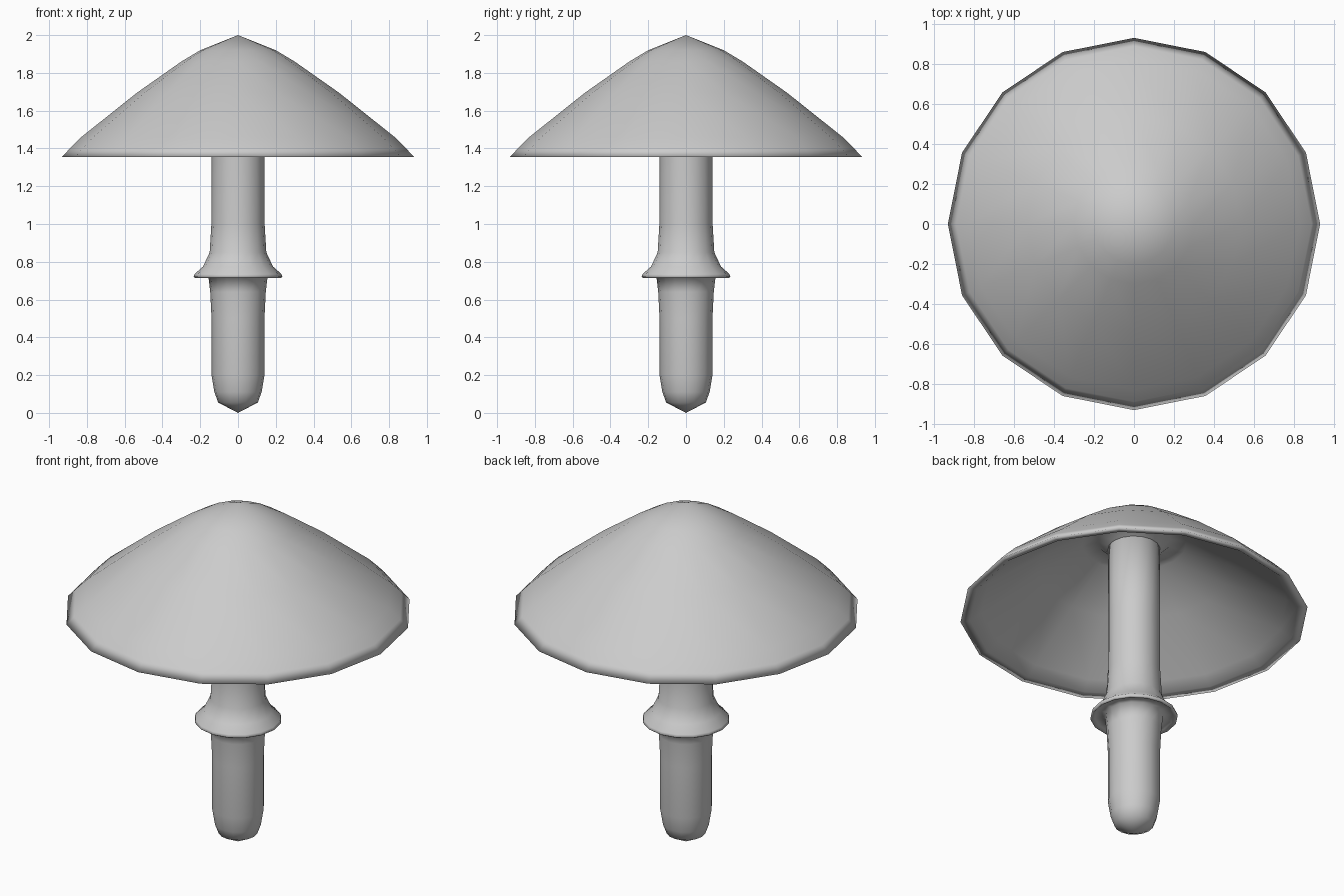
import bpy, bmesh
from math import cos, sin, pi

if "Cube" in bpy.data.objects:
    bpy.data.objects.remove(bpy.data.objects["Cube"])

SIDES = 16


def lathe(name, profile):
    """Revolve an (r, z) profile around z; r = 0 becomes a pole."""
    bm = bmesh.new()
    rings = []
    for r, z in profile:
        n = 1 if r == 0 else SIDES
        rings.append([bm.verts.new((r * cos(2 * pi * i / SIDES),
                                    r * sin(2 * pi * i / SIDES), z)) for i in range(n)])
    for a, b in zip(rings, rings[1:]):
        for i in range(SIDES):
            j = (i + 1) % SIDES
            quad = [a[i % len(a)], a[j % len(a)], b[j % len(b)], b[i % len(b)]]
            bm.faces.new(list(dict.fromkeys(quad)))
    bmesh.ops.recalc_face_normals(bm, faces=bm.faces)
    for f in bm.faces:
        f.smooth = True
    me = bpy.data.meshes.new(name)
    bm.to_mesh(me)
    bm.free()
    ob = bpy.data.objects.new(name, me)
    bpy.context.collection.objects.link(ob)
    return ob


# Hollow cap: outer dome, rim lip, then the concave underside
lathe("cap", [(0, 2.0), (0.2, 1.92), (0.3, 1.86), (0.535, 1.695), (0.83, 1.46),
              (0.89, 1.4), (0.932, 1.355), (0.88, 1.36), (0.82, 1.405),
              (0.52, 1.63), (0.28, 1.79), (0.2, 1.81), (0.15, 1.76), (0, 1.76)])

# Stem with rounded foot and flared ring collar
lathe("stem", [(0, 0), (0.105, 0.055), (0.125, 0.11), (0.14, 0.2), (0.14, 0.5),
               (0.147, 0.64), (0.157, 0.725), (0.21, 0.725), (0.225, 0.713),
               (0.235, 0.72), (0.23, 0.735), (0.185, 0.775), (0.15, 0.85),
               (0.141, 1.0), (0.14, 1.35), (0.14, 1.83), (0, 1.83)])
